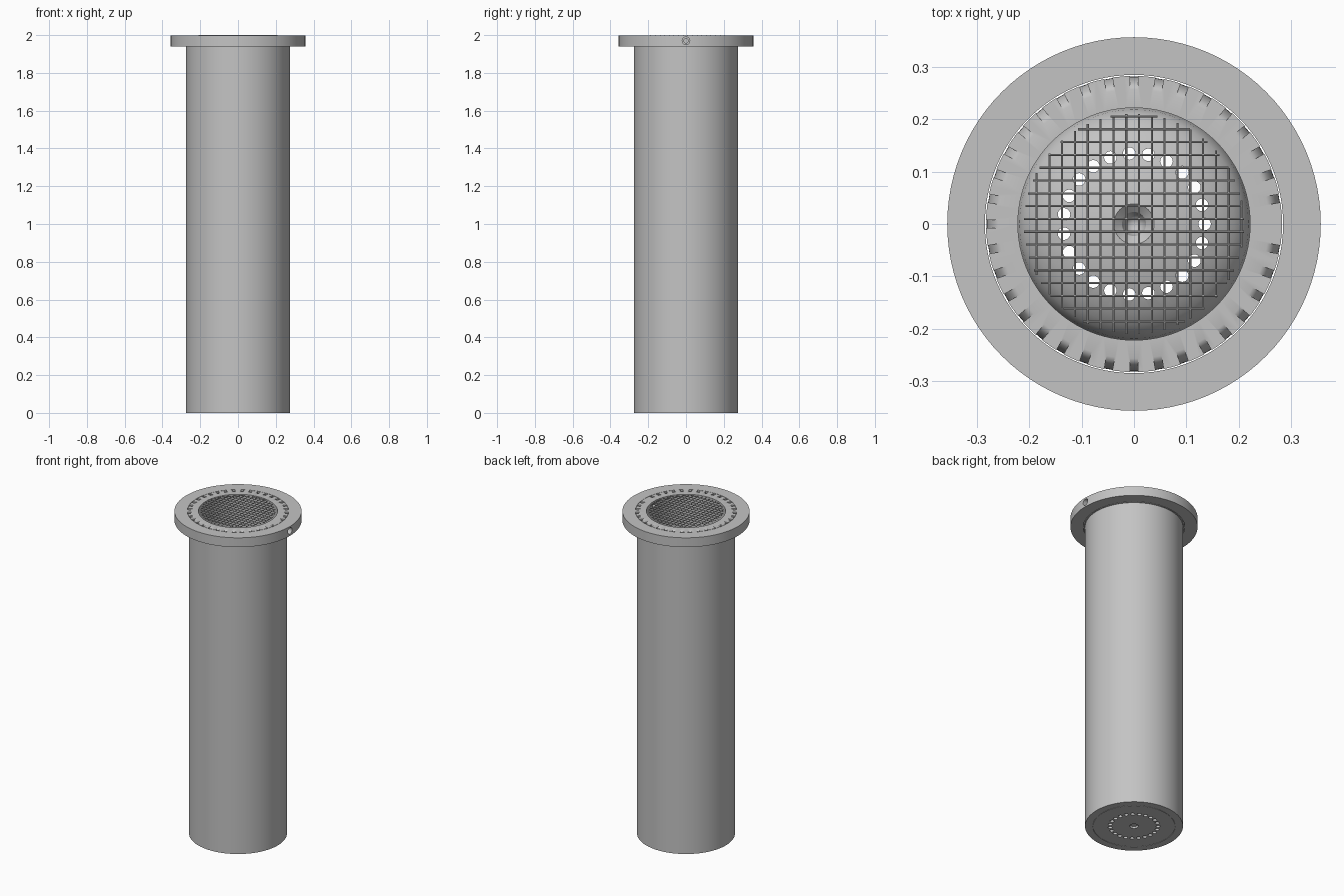
import bpy, bmesh
from math import pi, sin, cos, sqrt, radians
from mathutils import Matrix, Vector

if "Cube" in bpy.data.objects:
    bpy.data.objects.remove(bpy.data.objects["Cube"])

metal = bpy.data.materials.new("plain grey metal")
metal.use_nodes = True
GREY = (0.55, 0.55, 0.55, 1)
metal.diffuse_color = GREY
metal.node_tree.nodes["Principled BSDF"].inputs["Base Color"].default_value = GREY


def make(name, bm):
    bmesh.ops.recalc_face_normals(bm, faces=bm.faces)
    mesh = bpy.data.meshes.new(name)
    bm.to_mesh(mesh)
    bm.free()
    mesh.materials.append(metal)
    ob = bpy.data.objects.new(name, mesh)
    bpy.context.collection.objects.link(ob)
    return ob


def lathe(name, profile, steps=96):
    """Spin a closed (radius, height) outline about z."""
    bm = bmesh.new()
    verts = [bm.verts.new((r, 0, z)) for r, z in profile]
    edges = [bm.edges.new((verts[i - 1], v)) for i, v in enumerate(verts)
             if i or profile[0][0] > 0]
    bmesh.ops.spin(bm, geom=verts + edges, cent=(0, 0, 0), axis=(0, 0, 1),
                   angle=2 * pi, steps=steps, use_duplicate=False)
    bmesh.ops.remove_doubles(bm, verts=bm.verts, dist=0.00005)
    return make(name, bm)


def rod(bm, start, end, radius, sides):
    start, end = Vector(start), Vector(end)
    turn = (end - start).to_track_quat("Z", "Y").to_matrix().to_4x4()
    bmesh.ops.create_cone(bm, cap_ends=True, segments=sides, radius1=radius,
                          radius2=radius, depth=(end - start).length,
                          matrix=Matrix.Translation((start + end) / 2) @ turn)


def cut(target, cutter):
    cutter.hide_render = True
    mod = target.modifiers.new("cut", "BOOLEAN")
    mod.operation, mod.solver, mod.object = "DIFFERENCE", "EXACT", cutter
    bpy.context.view_layer.objects.active = target
    bpy.ops.object.modifier_apply(modifier=mod.name)
    bpy.data.objects.remove(cutter)


def smooth(ob):
    bpy.ops.object.select_all(action="DESELECT")
    ob.select_set(True)
    bpy.context.view_layer.objects.active = ob
    bpy.ops.object.shade_smooth_by_angle(angle=radians(30))


# Hollow canister with a domed floor, a central pit and a lip at the mouth
BORE, LIP, TOP, UNDER = 0.222, 0.283, 1.998, 1.94
dome = [(BORE * cos(a), 0.03 + 0.11 * sin(a))
        for a in (radians(80 * i / 8) for i in range(9))]
canister = lathe("canister", [
    (0, 0.012), (0.024, 0.012), (0.024, 0), (0.23, 0), (0.23, 0.004), (0.232, 0.004),
    (0.232, 0), (0.275, 0), (0.275, UNDER), (LIP, UNDER), (LIP, TOP), (BORE, TOP),
    *dome, (0.023, 0.125), (0, 0.04)])

# Ring of drain holes through the floor
bm = bmesh.new()
for i in range(23):
    a = 2 * pi * i / 23
    x, y = 0.135 * cos(a), 0.135 * sin(a)
    rod(bm, (x, y, -0.1), (x, y, 0.3), 0.012, 20)
cut(canister, make("drain_cutter", bm))

# Curved notches around the lip, leaving room for the side screw
bm = bmesh.new()
arc = [(0.257 + 0.025 * sin(a), 1.935 + 0.063 * cos(a))
       for a in (radians(15 * i) for i in range(7))]
outline = [(0.257, 2.05)] + arc + [(0.3, 1.935), (0.3, 2.05)]
for i in range(1, 36):
    turn = Matrix.Rotation(2 * pi * i / 36, 4, "Z")
    face = bm.faces.new([bm.verts.new(turn @ Vector((r, -0.008, z))) for r, z in outline])
    out = bmesh.ops.extrude_face_region(bm, geom=[face])
    bmesh.ops.translate(bm, vec=turn @ Vector((0, 0.016, 0)),
                        verts=[v for v in out["geom"] if isinstance(v, bmesh.types.BMVert)])
cut(canister, make("notch_cutter", bm))

# Collar around the mouth with a stepped screw hole on one side
collar = lathe("collar", [(0.285, UNDER), (0.357, UNDER), (0.357, TOP), (0.285, TOP)])
for target, start, end, radius in ((collar, 0.31, 0.4, 0.02), (collar, 0.27, 0.33, 0.012),
                                   (canister, 0.2, 0.3, 0.012)):
    bm = bmesh.new()
    rod(bm, (start, 0, 1.97), (end, 0, 1.97), radius, 24)
    cut(target, make("screw_cutter", bm))

# Wire screen across the mouth
bm = bmesh.new()
for k in range(-8, 9):
    p = 0.0096 + 0.0245 * k
    h = sqrt(0.2105 ** 2 - p ** 2)
    rod(bm, (p, -h, TOP - 0.002), (p, h, TOP - 0.002), 0.002, 8)
    rod(bm, (-h, p, TOP), (h, p, TOP), 0.002, 8)
screen = make("wire_screen", bm)

for ob in (canister, collar, screen):
    smooth(ob)
